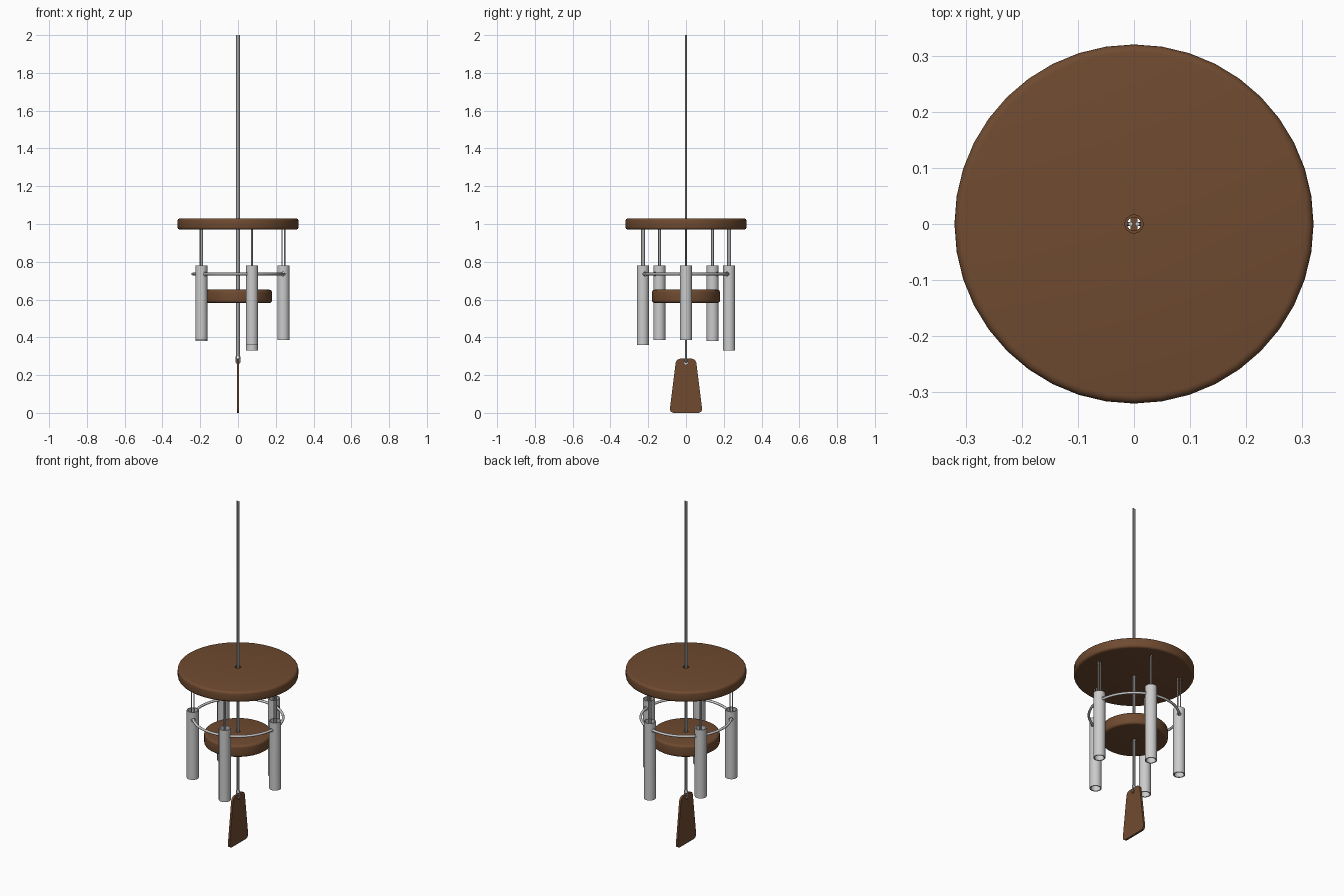
import bpy, bmesh, math
from mathutils import Vector

if "Cube" in bpy.data.objects:
    bpy.data.objects.remove(bpy.data.objects["Cube"])

wood = bpy.data.materials.new("wood")
wood.diffuse_color = (0.16, 0.07, 0.03, 1)
wood.use_nodes = True
wood.node_tree.nodes["Principled BSDF"].inputs["Base Color"].default_value = wood.diffuse_color


def add_mesh(name, bm, mat=None, smooth=True):
    bmesh.ops.recalc_face_normals(bm, faces=bm.faces)
    me = bpy.data.meshes.new(name)
    bm.to_mesh(me)
    bm.free()
    ob = bpy.data.objects.new(name, me)
    bpy.context.collection.objects.link(ob)
    if mat:
        me.materials.append(mat)
    if smooth:
        me.polygons.foreach_set("use_smooth", [True] * len(me.polygons))
        me.set_sharp_from_angle(angle=math.radians(35))
    return ob


def lathe(name, profile, sides, mat=None, center=(0, 0)):
    """Spin a closed (radius, z) profile around a vertical axis."""
    bm = bmesh.new()
    rings = []
    for i in range(sides):
        a = 2 * math.pi * i / sides
        rings.append([bm.verts.new((center[0] + r * math.cos(a), center[1] + r * math.sin(a), z))
                      for r, z in profile])
    n = len(profile)
    for i in range(sides):
        p, q = rings[i], rings[(i + 1) % sides]
        for j in range(n):
            k = (j + 1) % n
            bm.faces.new((p[j], q[j], q[k], p[k]))
    return add_mesh(name, bm, mat)


def disc(name, radius, z0, z1, hole, bevel, sides):
    """Wooden disc with rounded rim and a centre hole."""
    prof = [(hole, z0)]
    for cz, start in ((z0 + bevel, -90), (z1 - bevel, 0)):
        for s in range(5):
            a = math.radians(start + 22.5 * s)
            prof.append((radius - bevel + bevel * math.cos(a), cz + bevel * math.sin(a)))
    prof.append((hole, z1))
    return lathe(name, prof, sides, wood)


def cord(name, points, radius, cyclic=False):
    cu = bpy.data.curves.new(name, 'CURVE')
    cu.dimensions = '3D'
    cu.bevel_depth = radius
    cu.bevel_resolution = 2
    cu.use_fill_caps = True
    sp = cu.splines.new('POLY')
    sp.points.add(len(points) - 1)
    for p, co in zip(sp.points, points):
        p.co = (*co, 1)
    sp.use_cyclic_u = cyclic
    sp.use_smooth = True
    ob = bpy.data.objects.new(name, cu)
    bpy.context.collection.objects.link(ob)
    bpy.ops.object.select_all(action='DESELECT')
    ob.select_set(True)
    bpy.context.view_layer.objects.active = ob
    bpy.ops.object.convert(target='MESH')
    return ob


def drill(ob, loc, direction, radius, depth):
    """Cut a round hole through ob along direction."""
    bpy.ops.mesh.primitive_cylinder_add(vertices=16, radius=radius, depth=depth, location=loc)
    cut = bpy.context.object
    cut.rotation_mode = 'QUATERNION'
    cut.rotation_quaternion = Vector(direction).to_track_quat('Z', 'Y')
    cut.hide_render = True
    mod = ob.modifiers.new("hole", 'BOOLEAN')
    mod.operation = 'DIFFERENCE'
    mod.object = cut
    mod.solver = 'EXACT'
    bpy.context.view_layer.objects.active = ob
    bpy.ops.object.modifier_apply(modifier=mod.name)
    bpy.data.objects.remove(cut)


# wooden discs
disc("top_disc", 0.32, 0.97, 1.03, 0.016, 0.014, 40)
disc("striker_disc", 0.18, 0.582, 0.652, 0.012, 0.014, 40)

# ring threaded through the tubes
R, ZR = 0.24, 0.735
cord("support_ring", [(R * math.cos(math.tau * i / 60), R * math.sin(math.tau * i / 60), ZR)
                      for i in range(60)], 0.007, True)

# five hollow tubes, each with a looped hanging string
for i, bottom in enumerate((0.385, 0.33, 0.38, 0.385, 0.36)):
    a = math.tau * i / 5
    c, s = math.cos(a), math.sin(a)
    ro, ri, top = 0.032, 0.026, 0.78
    tube = lathe(f"tube_{i + 1}", [(ri, bottom), (ro, bottom), (ro, top), (ri, top)],
                 32, None, (R * c, R * s))
    drill(tube, ((R - 0.002) * c, (R - 0.002) * s, ZR), (-s, c, 0), 0.011, 0.1)
    loop = [(-0.007, 0.975), (-0.007, 0.76)]
    loop += [(-0.01 * math.cos(math.pi * k / 8), ZR - 0.01 * math.sin(math.pi * k / 8))
             for k in range(9)]
    loop += [(0.007, 0.76), (0.007, 0.975)]
    cord(f"tube_string_{i + 1}", [((R + d) * c, (R + d) * s, z) for d, z in loop], 0.0035)

# wind sail: rounded trapezoid plate
bm = bmesh.new()
T = 0.006
face = bm.faces.new([bm.verts.new((-T, y, z)) for y, z in
                     ((-0.088, 0), (0.088, 0), (0.052, 0.287), (-0.052, 0.287))])
bmesh.ops.bevel(bm, geom=list(bm.verts), offset=0.024, segments=5, profile=0.5,
                affect='VERTICES')
ext = bmesh.ops.extrude_face_region(bm, geom=list(bm.faces))
bmesh.ops.translate(bm, vec=(2 * T, 0, 0),
                    verts=[v for v in ext["geom"] if isinstance(v, bmesh.types.BMVert)])
sail = add_mesh("wind_sail", bm, wood)
drill(sail, (0, 0, 0.264), (1, 0, 0), 0.009, 0.1)

# double main cord looping through the sail
side = [(0.006, 2.0), (0.006, 0.31), (0.0095, 0.288), (0.0095, 0.27), (0.006, 0.264)]
path = [(-x, 0, z) for x, z in side] + [(x, 0, z) for x, z in reversed(side)]
cord("main_cord", path, 0.004)
